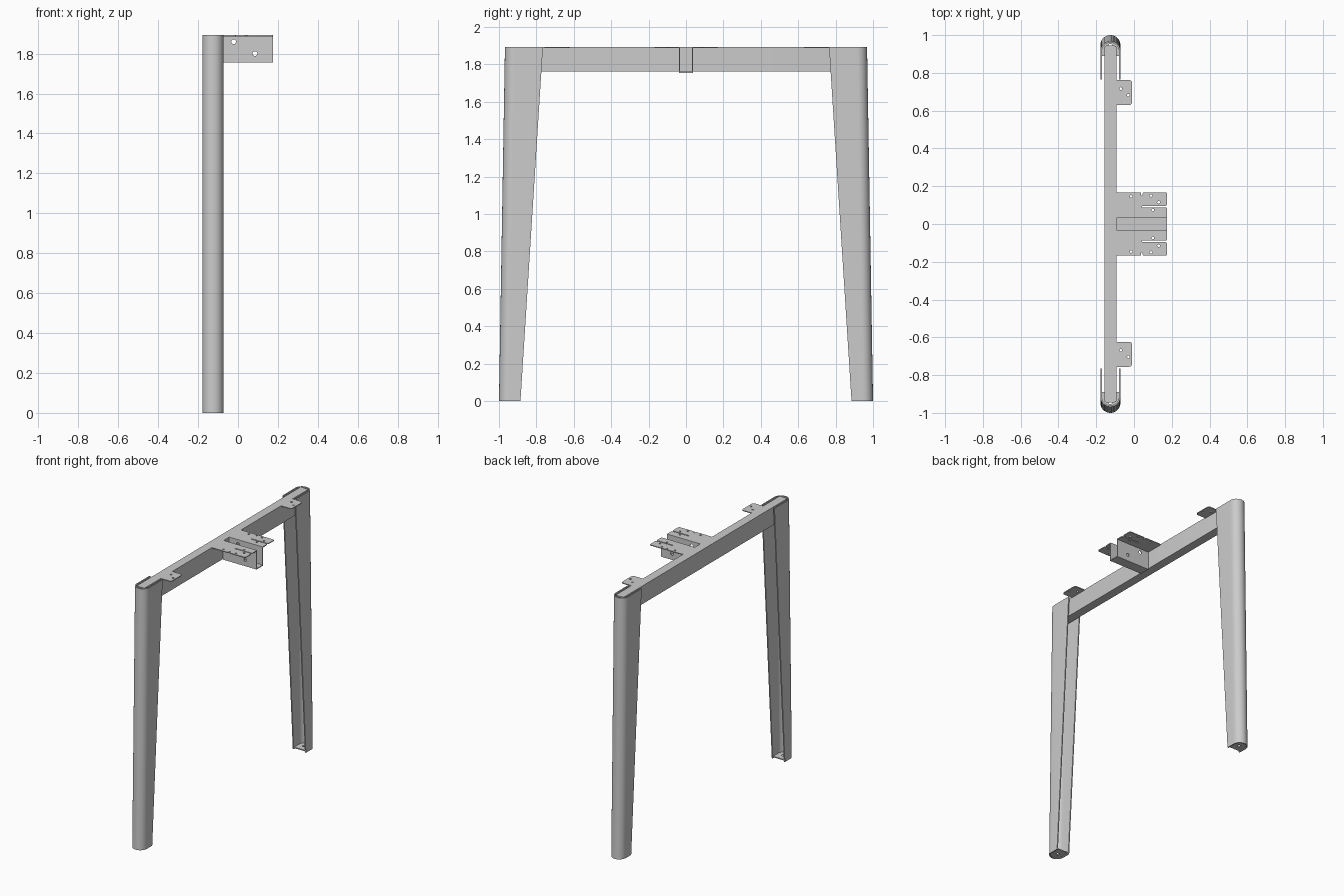
import bpy, bmesh, math
from mathutils import Matrix, Vector

if "Cube" in bpy.data.objects:
    bpy.data.objects.remove(bpy.data.objects["Cube"])

H = 1.893          # overall height
CX = -0.125        # centre line of the frame
HALF = 0.053       # half width of a leg
T = 0.008          # sheet thickness


def smooth(ob, angle=35):
    bpy.ops.object.select_all(action='DESELECT')
    bpy.context.view_layer.objects.active = ob
    ob.select_set(True)
    bpy.ops.object.shade_smooth_by_angle(angle=math.radians(angle))


def rounded(points, radius, steps=4):
    """Round the corners of a polygon; radius is one number or one per corner."""
    out = []
    n = len(points)
    for i in range(n):
        r = radius[i] if isinstance(radius, (list, tuple)) else radius
        p = Vector(points[i])
        a = (Vector(points[i - 1]) - p).normalized() * r
        b = (Vector(points[(i + 1) % n]) - p).normalized() * r
        if r == 0:
            out.append(p)
            continue
        for k in range(steps + 1):
            t = k / steps
            out.append((p + a) * (1 - t) ** 2 + p * 2 * t * (1 - t) + (p + b) * t ** 2)
    return out


def plate(name, outline, holes, thick, matrix):
    """Flat sheet with round holes; holes are (x, y, radius)."""
    cu = bpy.data.curves.new(name, 'CURVE')
    cu.dimensions = '2D'
    cu.fill_mode = 'BOTH'
    cu.extrude = thick / 2
    loops = [outline]
    for x, y, r in holes:
        loops.append([(x + r * math.cos(k * math.tau / 16), y + r * math.sin(k * math.tau / 16))
                      for k in range(16)])
    for loop in loops:
        sp = cu.splines.new('POLY')
        sp.points.add(len(loop) - 1)
        for pt, co in zip(sp.points, loop):
            pt.co = (co[0], co[1], 0, 1)
        sp.use_cyclic_u = True
    ob = bpy.data.objects.new(name, cu)
    ob.matrix_world = matrix
    bpy.context.collection.objects.link(ob)
    bpy.ops.object.select_all(action='DESELECT')
    bpy.context.view_layer.objects.active = ob
    ob.select_set(True)
    bpy.ops.object.convert(target='MESH')
    ob = bpy.context.view_layer.objects.active
    ob.name = name
    smooth(ob)
    return ob


def u_path(half, outer, inner, steps=20):
    """U shape: straight sides with a round outer end."""
    pts = [(half, inner)]
    for k in range(steps + 1):
        a = math.pi * k / steps
        pts.append((half * math.cos(a), outer - HALF + (HALF - (HALF - half)) * math.sin(a)))
    pts.append((-half, inner))
    return pts


def leg(name, side):
    """Tapered round-backed channel, open towards the middle."""
    bm = bmesh.new()
    rings = []
    for z, outer, inner in ((0, 1.0, 0.885), (H, 0.968, 0.765)):
        loop = u_path(HALF, outer, inner) + u_path(HALF - T, outer, inner)[::-1]
        rings.append([bm.verts.new((CX + x, side * y, z)) for x, y in loop])
    n = len(rings[0])
    for i in range(n):
        j = (i + 1) % n
        bm.faces.new((rings[0][i], rings[0][j], rings[1][j], rings[1][i]))
    for ring in rings:
        for i in range(n // 2 - 1):
            bm.faces.new((ring[i], ring[i + 1], ring[n - 2 - i], ring[n - 1 - i]))
    bmesh.ops.recalc_face_normals(bm, faces=bm.faces)
    me = bpy.data.meshes.new(name)
    bm.to_mesh(me)
    bm.free()
    ob = bpy.data.objects.new(name, me)
    bpy.context.collection.objects.link(ob)
    smooth(ob)


# legs and their foot plates
for label, side in (("front", -1), ("back", 1)):
    leg(label + "_leg", side)
    foot = [(x, side * y) for x, y in u_path(HALF - T, 1.0, 0.89)]
    plate(label + "_foot_plate", foot, [(0, side * 0.942, 0.012)], T,
          Matrix.Translation((CX, 0, 0.010)))

# cross beam
beam = rounded([(-0.032, -0.944), (0.032, -0.944), (0.032, 0.944), (-0.032, 0.944)], 0.012)
plate("cross_beam", beam, [], 0.132, Matrix.Translation((CX, 0, H - 0.066)))

# small fixing tabs near the legs
X0, X1, X2 = -0.094, 0.042, 0.176
tab = rounded([(X0, -0.066), (-0.01, -0.066), (-0.01, 0.066), (X0, 0.066)], [0, 0.018, 0.018, 0])
for label, y in (("front", -0.69), ("back", 0.696)):
    plate(label + "_fixing_tab", tab, [(-0.07, 0.021, 0.007), (-0.03, -0.014, 0.007)], 0.006,
          Matrix.Translation((0, y, H - 0.003)))

# middle bracket: folded channel with slotted flanges
top = Matrix.Translation((0, 0, H - 0.003))
G = 0.004
flange = [(X0, 0.035), (X2, 0.035), (X2, 0.092 - G), (X1, 0.092 - G), (X1, 0.092 + G),
          (X2, 0.092 + G), (X2, 0.168), (X1 + G, 0.168), (X1 + G, 0.150), (X1 - G, 0.150),
          (X1 - G, 0.168), (X0, 0.168)]
radii = [0, 0, 0.012, 0, 0, 0.012, 0.012, 0.008, 0, 0, 0.008, 0.01]
flange = rounded(flange, radii)
spots = [(-0.015, 0.146, 0.007), (0.09, 0.15, 0.007), (0.13, 0.115, 0.007), (0.1, 0.074, 0.007)]
web = [(X0, H - 0.138), (X2, H - 0.138), (X2, H), (X0, H)]
for label, s in (("front", -1), ("back", 1)):
    plate(label + "_bracket_flange", [(x, s * y) for x, y in flange],
          [(x, s * y, r) for x, y, r in spots], 0.006, top)
    plate(label + "_bracket_web", web, [(-0.022, 1.86, 0.012), (0.085, 1.80, 0.012)], 0.006,
          Matrix.Translation((0, s * 0.035, 0)) @ Matrix.Rotation(math.pi / 2, 4, 'X'))
floor = [(X0, -0.038), (X2, -0.038), (X2, 0.038), (X0, 0.038)]
plate("bracket_floor", floor, [], 0.006, Matrix.Translation((0, 0, H - 0.135)))
